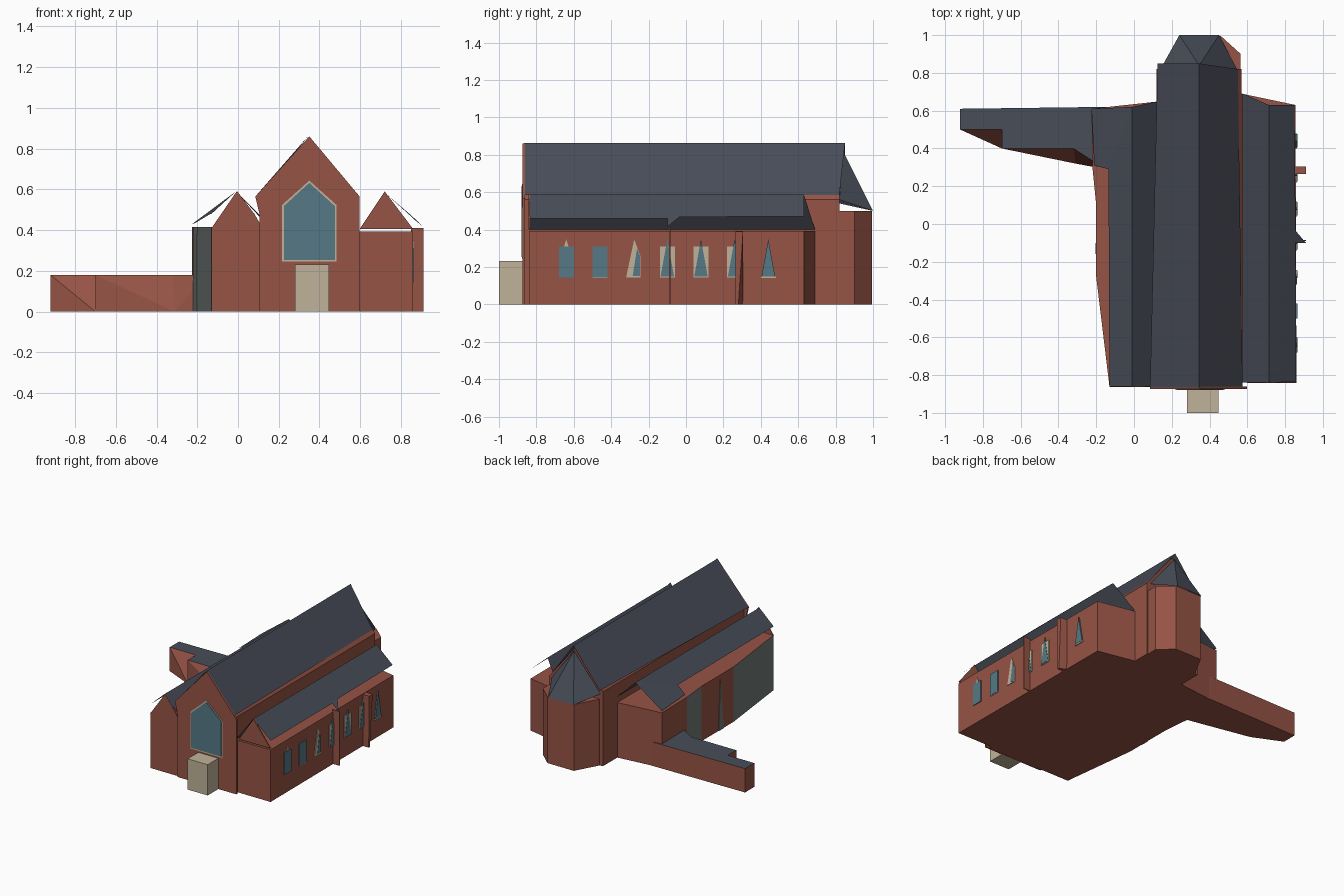
import bpy, bmesh
from mathutils import Vector


def material(name, rgb):
    m = bpy.data.materials.new(name)
    m.diffuse_color = (*rgb, 1)
    return m


BRICK = material("brick", (0.305, 0.087, 0.060))
SLATE = material("slate", (0.065, 0.074, 0.098))
GLASS = material("teal_glass", (0.089, 0.191, 0.238))
CREAM = material("cream_stone", (0.53, 0.45, 0.32))
GREY = material("grey_render", (0.162, 0.195, 0.188))


def build(name, verts, faces, mats, closed=True):
    """Object from points and faces; open sheets are turned to face upward."""
    bm = bmesh.new()
    vs = [bm.verts.new(v) for v in verts]
    for f in faces:
        bm.faces.new([vs[i] for i in f])
    bm.normal_update()
    if closed:
        bmesh.ops.recalc_face_normals(bm, faces=bm.faces[:])
    else:
        for f in bm.faces:
            if f.normal.z < 0:
                f.normal_flip()
    me = bpy.data.meshes.new(name)
    bm.to_mesh(me)
    bm.free()
    for m in mats:
        me.materials.append(m)
    ob = bpy.data.objects.new(name, me)
    bpy.context.collection.objects.link(ob)
    return ob


def sweep(name, pts, offset, mat):
    """Extrude a 3D polygon along an offset into a solid."""
    n = len(pts)
    off = Vector(offset)
    a = [Vector(p) for p in pts]
    faces = [list(range(n)), list(range(n, 2 * n))]
    faces += [[i, (i + 1) % n, n + (i + 1) % n, n + i] for i in range(n)]
    return build(name, a + [p + off for p in a], faces, [mat])


def block(name, outline, height, mat=BRICK):
    return sweep(name, [(x, y, 0) for x, y in outline], (0, 0, height), mat)


def front_plate(name, outline, y, depth, mat):
    return sweep(name, [(x, y, z) for x, z in outline], (0, depth, 0), mat)


def side_plate(name, outline, x, depth, mat):
    return sweep(name, [(x, y, z) for y, z in outline], (depth, 0, 0), mat)


# Nave: gabled body and wider front wall
front_plate("nave_body", [(0.12, 0), (0.57, 0), (0.57, 0.56), (0.345, 0.84), (0.12, 0.56)],
            -0.86, 1.68, BRICK)
front_plate("nave_front_wall", [(0.105, 0), (0.597, 0), (0.597, 0.565), (0.35, 0.86), (0.085, 0.565),
                                (0.105, 0.48)], -0.873, 0.012, BRICK)
build("nave_roof", [(0.085, -0.865, 0.565), (0.345, -0.865, 0.862), (0.575, -0.865, 0.585),
                    (0.125, 0.85, 0.58), (0.345, 0.85, 0.862), (0.55, 0.82, 0.585)],
      [(0, 1, 4, 3), (1, 2, 5, 4)], [SLATE], closed=False)

# Apse behind the nave
block("apse_wall", [(0.12, 0.65), (0.15, 0.83), (0.24, 0.995), (0.46, 0.995), (0.565, 0.9), (0.56, 0.65)], 0.5)
build("apse_roof", [(0.345, 0.84, 0.82), (0.14, 0.82, 0.54), (0.24, 1, 0.5), (0.45, 1, 0.5), (0.545, 0.82, 0.56)],
      [(0, 1, 2), (0, 2, 3), (0, 3, 4)], [SLATE], closed=False)

# Right aisle with a roof lifted off the wall top
block("right_aisle_wall", [(0.56, -0.84), (0.86, -0.84), (0.855, 0.63), (0.57, 0.69)], 0.393)
front_plate("right_aisle_gable", [(0.597, 0.405), (0.86, 0.405), (0.72, 0.59)], -0.843, 0.008, BRICK)
build("right_aisle_roof",
      [(0.575, -0.84, 0.4), (0.715, -0.84, 0.588), (0.715, 0.63, 0.588), (0.575, 0.69, 0.4),
       (0.858, -0.835, 0.46), (0.856, -0.1, 0.46), (0.91, -0.1, 0.415), (0.855, -0.035, 0.468),
       (0.85, 0.63, 0.47)],
      [(0, 1, 2, 3), (1, 4, 5, 7, 8, 2), (5, 6, 7)], [SLATE], closed=False)

# Buttresses on the right wall
sweep("thin_buttress", [(0.85, -0.09, 0), (0.91, -0.09, 0), (0.91, -0.09, 0.41), (0.85, -0.09, 0.41)],
      (0, 0.006, 0), BRICK)
build("wedge_buttress",
      [(0.85, 0.265, 0), (0.85, 0.305, 0), (0.905, 0.28, 0), (0.905, 0.265, 0),
       (0.85, 0.265, 0.39), (0.85, 0.305, 0.39), (0.91, 0.305, 0.39), (0.91, 0.265, 0.39)],
      [(0, 1, 2, 3), (4, 5, 6, 7), (0, 1, 5, 4), (1, 2, 6, 5), (2, 3, 7, 6), (3, 0, 4, 7)], [BRICK])

# Left aisle: bulging outer wall, grey on two of its stretches
left = block("left_aisle_wall", [(0.14, -0.86), (-0.13, -0.86), (-0.2, -0.28), (-0.2, 0.1),
                                 (-0.22, 0.3), (-0.225, 0.61), (0.14, 0.65)], 0.415)
left.data.materials.append(GREY)
for p in left.data.polygons:
    if p.normal.x < -0.9 and (p.center.y < -0.4 or 0.1 < p.center.y < 0.3):
        p.material_index = 1
side_plate("grey_wall_sliver", [(-0.16, 0), (-0.1, 0), (-0.12, 0.38)], -0.2, -0.004, GREY)
front_plate("left_aisle_gable", [(-0.13, 0.41), (0.12, 0.41), (0.08, 0.48), (-0.005, 0.592)], -0.863, 0.008, BRICK)
build("left_aisle_roof",
      [(-0.13, -0.86, 0.48), (-0.01, -0.86, 0.59), (0.12, -0.86, 0.45),
       (-0.135, 0.29, 0.48), (-0.01, 0.62, 0.59), (0.13, 0.65, 0.45),
       (-0.21, 0.31, 0.435), (-0.225, 0.61, 0.43)],
      [(0, 1, 4, 3), (3, 4, 7, 6), (1, 2, 5, 4)], [SLATE], closed=False)

# Low wing: straight foot, stepped slate top, triangulated front faces
T = 0.18
wing = build("low_wing",
             [(-0.92, 0.61, 0), (-0.92, 0.5, 0), (-0.7, 0.4, 0), (-0.31, 0.32, 0), (-0.15, 0.29, 0), (-0.15, 0.62, 0),
              (-0.92, 0.61, T), (-0.92, 0.5, T), (-0.7, 0.5, T), (-0.7, 0.4, T), (-0.32, 0.4, T),
              (-0.15, 0.29, T), (-0.15, 0.62, T)],
             [(0, 1, 2, 3, 4, 5), (6, 7, 8, 9, 10, 11, 12), (0, 1, 7, 6), (1, 2, 7), (7, 2, 8), (8, 2, 9),
              (9, 2, 3), (9, 3, 10), (10, 3, 11), (11, 3, 4), (4, 5, 12, 11), (5, 0, 6, 12)], [BRICK, SLATE])
for p in wing.data.polygons:
    if p.normal.z > 0.95:
        p.material_index = 1

# Entrance porch and the large front window
block("porch", [(0.28, -1), (0.447, -1), (0.447, -0.865), (0.28, -0.865)], 0.232, CREAM)
front_plate("front_window_frame", [(0.217, 0.245), (0.483, 0.245), (0.483, 0.524), (0.35, 0.643), (0.217, 0.524)],
            -0.876, 0.005, CREAM)
front_plate("front_window_glass", [(0.225, 0.254), (0.475, 0.254), (0.475, 0.518), (0.35, 0.632), (0.225, 0.518)],
            -0.879, 0.005, GLASS)

# Seven aisle windows: stone shape and glass shape, as (offset along wall, height)
TIP = [(-0.012, 0.31), (0.012, 0.31), (0, 0.348)]
RECT = [(-0.04, 0.145), (0.04, 0.145), (0.04, 0.31), (-0.04, 0.31)]
SPIRE = [(-0.036, 0.15), (0.036, 0.15), (0, 0.348)]
FOOT = [(-0.04, 0.14), (0.04, 0.14), (0.04, 0.15), (-0.04, 0.15)]
LANCET = [(-0.04, 0.145), (0.036, 0.145), (0.036, 0.26), (0.003, 0.348)]
SLANT = [(-0.005, 0.152), (0.034, 0.152), (0.034, 0.26), (0.018, 0.3)]
windows = [(TIP, RECT), (FOOT, RECT), (LANCET, SLANT), (RECT, SPIRE), (RECT, SPIRE), (RECT, SPIRE), (FOOT, SPIRE)]
for i, (stone, glass) in enumerate(windows):
    y0 = -0.64 + 0.18 * i
    side_plate(f"window_stone_{i + 1}", [(y0 + a, z) for a, z in stone], 0.855, 0.008, CREAM)
    side_plate(f"window_glass_{i + 1}", [(y0 + a, z) for a, z in glass], 0.855, 0.01, GLASS)
